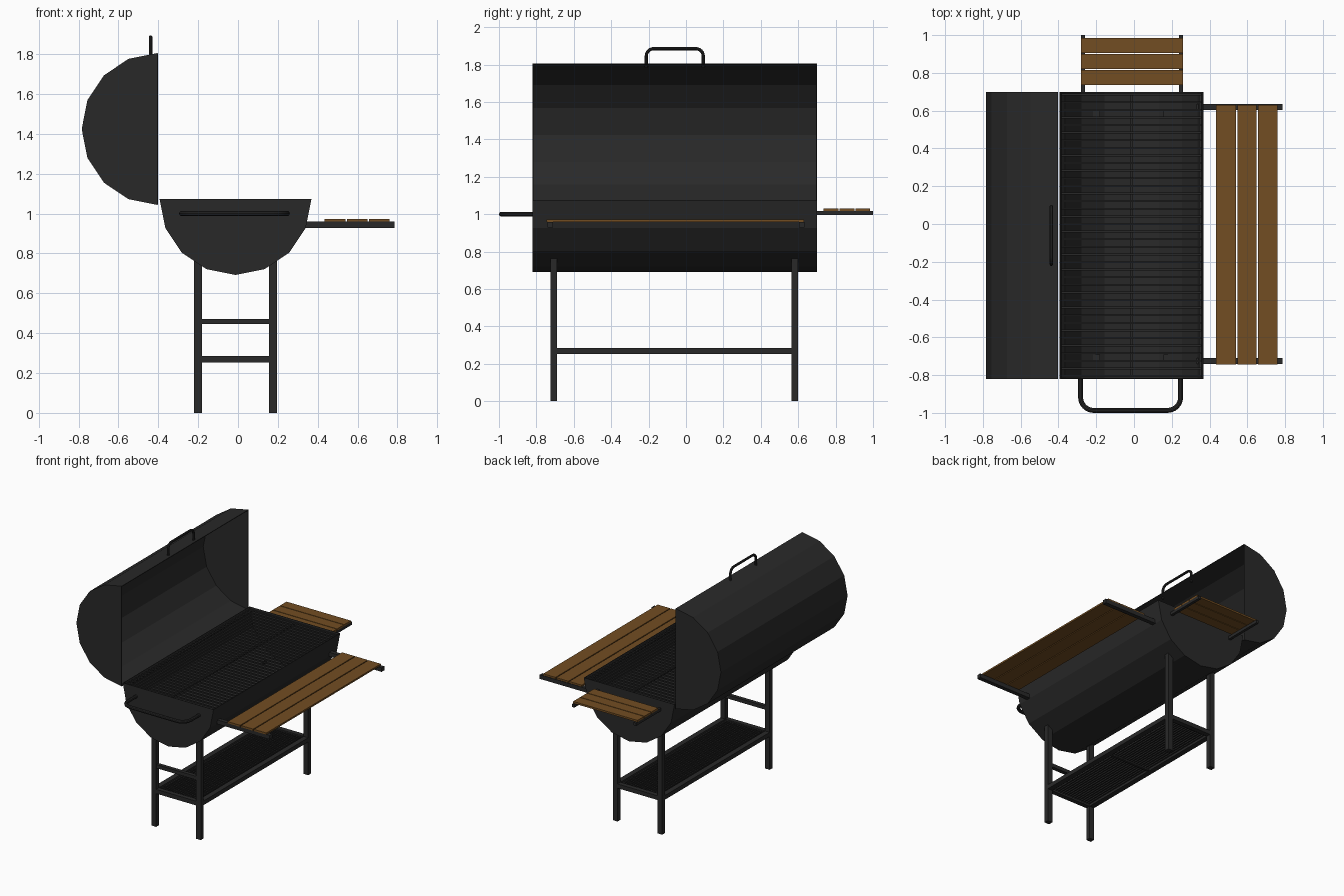
import bpy, bmesh, math
from mathutils import Vector, Matrix

if "Cube" in bpy.data.objects:
    bpy.data.objects.remove(bpy.data.objects["Cube"])

def material(name, col):
    m = bpy.data.materials.new(name)
    m.diffuse_color = (*col, 1)
    m.use_nodes = True
    m.node_tree.nodes["Principled BSDF"].inputs["Base Color"].default_value = m.diffuse_color
    return m

STEEL = material("dark_steel", (0.022, 0.022, 0.022))
WOOD = material("wood", (0.17, 0.075, 0.016))
R, Y0, Y1 = 0.381, -0.82, 0.70          # barrel radius and ends
CX, RIM = -0.0125, 1.073                # barrel axis

def finish(name, bm, mat):
    me = bpy.data.meshes.new(name)
    bm.to_mesh(me)
    bm.free()
    me.materials.append(mat)
    ob = bpy.data.objects.new(name, me)
    bpy.context.collection.objects.link(ob)
    return ob

def boxes(name, items, mat=STEEL):
    """Each item is ((x0, x1), (y0, y1), (z0, z1))."""
    bm = bmesh.new()
    for ranges in items:
        c = Vector([(a + b) / 2 for a, b in ranges])
        s = [b - a for a, b in ranges]
        bmesh.ops.create_cube(bm, size=1, matrix=Matrix.Translation(c) @ Matrix.Diagonal((*s, 1)))
    return finish(name, bm, mat)

def half_barrel(name, cx, cz, start):
    """Eight-sided half drum with closed ends, open on the flat side."""
    bm = bmesh.new()
    rings = []
    for y in (Y0, Y1):
        rings.append([bm.verts.new((cx + R * math.cos(a), y, cz + R * math.sin(a)))
                      for a in [start + math.pi * i / 8 for i in range(9)]])
    f, b = rings
    for i in range(8):
        bm.faces.new((f[i], f[i + 1], b[i + 1], b[i]))
    bm.faces.new(f[::-1])
    bm.faces.new(b)
    bm.normal_update()
    # point all normals away from the drum axis
    if bm.faces[:][0].calc_center_median().dot(Vector((0, 0, 0))) is None:
        pass
    bmesh.ops.recalc_face_normals(bm, faces=bm.faces[:])
    bm.faces.ensure_lookup_table()
    face = bm.faces[3]
    if (face.calc_center_median() - Vector((cx, 0, cz))).dot(face.normal) < 0:
        bmesh.ops.reverse_faces(bm, faces=bm.faces[:])
    ob = finish(name, bm, STEEL)
    mod = ob.modifiers.new("thickness", "SOLIDIFY")
    mod.thickness, mod.offset = 0.006, -1
    return ob

def u_handle(name, origin, u, v, width, depth, corner, radius):
    """Round bar bent to a U: u runs along the grip, v points outwards."""
    o, u, v = Vector(origin), Vector(u), Vector(v)
    w = width / 2
    pts = [(-w, 0)]
    for sx, a0 in ((-1, math.pi), (1, math.pi / 2)):
        for i in range(7):
            a = a0 - math.pi / 2 * i / 6
            pts.append((sx * (w - corner) + corner * math.cos(a), depth - corner + corner * math.sin(a)))
    pts.append((w, 0))
    cu = bpy.data.curves.new(name, "CURVE")
    cu.dimensions = "3D"
    cu.bevel_depth, cu.bevel_resolution, cu.use_fill_caps = radius, 3, True
    sp = cu.splines.new("POLY")
    sp.points.add(len(pts) - 1)
    for p, (a, b) in zip(sp.points, pts):
        p.co = (*(o + u * a + v * b), 1)
    cu.materials.append(STEEL)
    ob = bpy.data.objects.new(name, cu)
    bpy.context.collection.objects.link(ob)
    bpy.ops.object.select_all(action="DESELECT")
    ob.select_set(True)
    bpy.context.view_layer.objects.active = ob
    bpy.ops.object.convert(target="MESH")
    bpy.ops.object.shade_smooth_by_angle()

# Drum and open lid
half_barrel("fire_drum", CX, RIM, math.pi)
half_barrel("lid", -0.403, 1.424, math.pi / 2)

# Handles
u_handle("drum_handle", (-0.018, Y0, 1.0), (1, 0, 0), (0, -1, 0), 0.53, 0.167, 0.07, 0.013)
u_handle("lid_handle", (-0.438, -0.06, 1.785), (0, 1, 0), (0, 0, 1), 0.305, 0.1, 0.04, 0.009)

# Cooking grate: cross bars on lengthwise supports
n = 38
step = (Y1 - Y0 - 0.03) / (n - 1)
gx = (CX - R + 0.01, CX + R - 0.01)
bars = [(gx, (y - 0.005, y + 0.005), (1.052, 1.062))
        for y in [Y0 + 0.015 + step * i for i in range(n)]]
bars += [((x - 0.006, x + 0.006), (Y0 + 0.01, Y1 - 0.01), (1.042, 1.052))
         for x in (gx[0] + 0.008, CX, gx[1] - 0.008)]
boxes("cooking_grate", bars)

# Legs
LX = ((-0.22, -0.18), (0.155, 0.195))
LY = ((-0.725, -0.69), (0.564, 0.60))
boxes("legs", [(x, y, (0, 0.765)) for x in LX for y in LY])
boxes("front_leg_brace", [((-0.18, 0.155), (-0.722, -0.693), (0.445, 0.472))])

# Lower shelf: frame, middle beam and lengthwise bars
SZ = (0.253, 0.285)
frame = [(x, (-0.69, 0.564), SZ) for x in LX]
frame += [((-0.18, 0.155), y, SZ) for y in LY]
boxes("shelf_frame", frame)
rods = [((x - 0.005, x + 0.005), (-0.69, 0.564), (0.266, 0.276))
        for x in [-0.18 + 0.335 * (i + 0.5) / 16 for i in range(16)]]
rods.append(((-0.18, 0.155), (-0.073, -0.053), (0.256, 0.266)))
boxes("shelf_bars", rods)

# Long side table
boxes("side_table_brackets", [((0.33, 0.785), y, (0.928, 0.959))
                              for y in ((-0.741, -0.71), (0.603, 0.634))])
boxes("side_table_planks", [(x, (-0.745, 0.63), (0.959, 0.972))
                            for x in ((0.435, 0.54), (0.547, 0.649), (0.656, 0.759))], WOOD)

# Small table at the back end
boxes("back_table_brackets", [(x, (Y1 - 0.003, 1.0), (0.995, 1.017))
                              for x in ((-0.281, -0.26), (0.238, 0.259))])
boxes("back_table_planks", [((-0.281, 0.259), y, (1.017, 1.031))
                            for y in ((0.735, 0.815), (0.82, 0.9), (0.905, 0.984))], WOOD)
